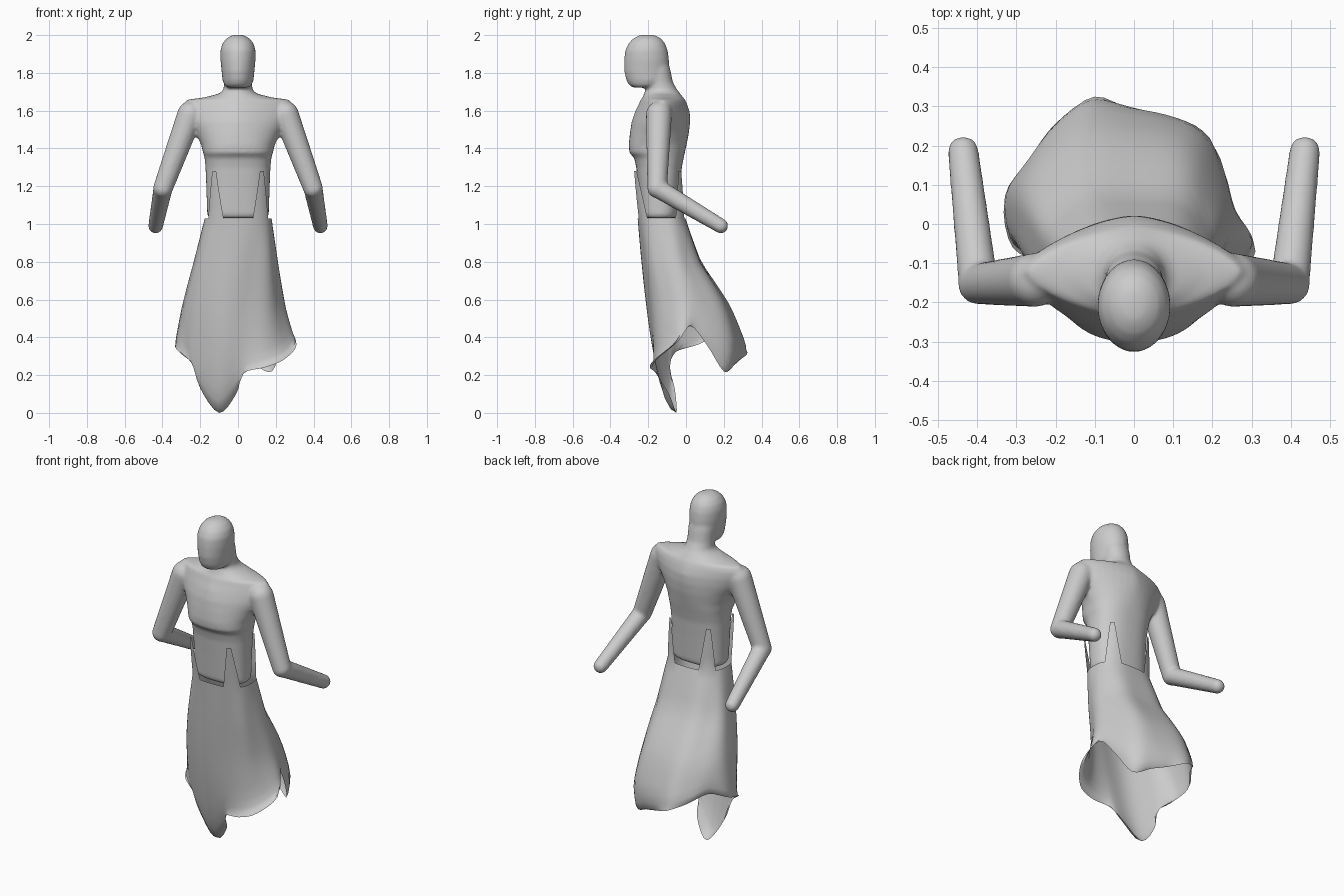
import bpy, bmesh, math
from mathutils import Vector

if "Cube" in bpy.data.objects:
    bpy.data.objects.remove(bpy.data.objects["Cube"])


def finish(bm, name, angle=50):
    bmesh.ops.remove_doubles(bm, verts=bm.verts, dist=0.0004)
    bmesh.ops.recalc_face_normals(bm, faces=bm.faces)
    me = bpy.data.meshes.new(name)
    bm.to_mesh(me)
    bm.free()
    ob = bpy.data.objects.new(name, me)
    bpy.context.collection.objects.link(ob)
    bpy.ops.object.select_all(action='DESELECT')
    ob.select_set(True)
    bpy.context.view_layer.objects.active = ob
    bpy.ops.object.shade_smooth_by_angle(angle=math.radians(angle))
    return ob


def spow(v, p):
    return math.copysign(abs(v) ** p, v)


def bridge(bm, rows):
    for r0, r1 in zip(rows, rows[1:]):
        n = len(r0)
        for i in range(n):
            bm.faces.new((r0[i], r0[(i + 1) % n], r1[(i + 1) % n], r1[i]))


def loft(name, sections, n=40):
    """Sections: z, front y, back y, half width, roundness exponent."""
    bm = bmesh.new()
    rows = []
    for z, f, b, a, e in sections:
        row = []
        for i in range(n):
            t = 2 * math.pi * i / n
            row.append(bm.verts.new((a * spow(math.cos(t), 2 / e),
                                     (f + b) / 2 + (b - f) / 2 * spow(math.sin(t), 2 / e), z)))
        rows.append(row)
    bridge(bm, rows)
    bm.faces.new(rows[0])
    bm.faces.new(rows[-1])
    return finish(bm, name)


def capsule(name, p0, p1, r0, r1):
    p0, p1 = Vector(p0), Vector(p1)
    rot = (p1 - p0).to_track_quat('Z', 'Y')
    bm = bmesh.new()
    bmesh.ops.create_uvsphere(bm, u_segments=24, v_segments=16, radius=1)
    for v in bm.verts:
        up = v.co.z > 0.001
        v.co = (p1 if up else p0) + rot @ (v.co * (r1 if up else r0))
    ob = finish(bm, name)
    ob.modifiers.new("mirror", 'MIRROR')
    bpy.ops.object.convert(target='MESH')
    return ob


# Torso with chest ledge, shoulders and neck
torso = loft("torso", [
    (1.032, -.228, -.05, .152, 2.5), (1.05, -.239, -.04, .163, 2.5),
    (1.2, -.253, -.03, .168, 2.4), (1.3, -.263, -.022, .172, 2.4),
    (1.35, -.275, -.012, .177, 2.4), (1.378, -.300, -.006, .185, 2.4),
    (1.42, -.303, .003, .195, 2.2), (1.48, -.297, .015, .225, 1.9),
    (1.54, -.288, .022, .27, 1.6), (1.59, -.272, .021, .295, 1.45),
    (1.63, -.252, .008, .295, 1.45), (1.658, -.24, -.005, .272, 1.5),
    (1.67, -.23, -.015, .18, 1.7), (1.69, -.222, -.03, .1, 2),
    (1.71, -.215, -.046, .077, 2), (1.75, -.215, -.069, .074, 2),
    (1.82, -.215, -.083, .074, 2), (1.86, -.215, -.095, .065, 2)])

# Head
head = loft("head", [
    (1.722, -.28, -.17, .055, 2), (1.735, -.302, -.12, .072, 2),
    (1.76, -.316, -.09, .082, 2), (1.81, -.327, -.09, .087, 2),
    (1.87, -.327, -.09, .093, 2), (1.92, -.322, -.097, .093, 2),
    (1.955, -.305, -.11, .083, 2), (1.98, -.282, -.13, .064, 2),
    (1.996, -.255, -.155, .039, 2), (2.002, -.23, -.18, .015, 2)])

# Arms, fused with head and torso into one smooth body
upper_arm = capsule("upper_arm", (.253, -.143, 1.58), (.397, -.153, 1.19), .069, .053)
forearm = capsule("forearm", (.397, -.153, 1.19), (.436, .184, .99), .051, .04)
for part in (torso, head, upper_arm):
    part.select_set(True)
bpy.context.view_layer.objects.active = torso
bpy.ops.object.join()
torso.name = "body"
fuse = torso.modifiers.new("fuse", 'REMESH')
fuse.mode = 'VOXEL'
fuse.voxel_size = .009
fuse.use_smooth_shade = True
soften = torso.modifiers.new("soften", 'SMOOTH')
soften.factor = .5
soften.iterations = 8

# Skirt: cross-sections (z, left x, right x, front y, back y, exponent)
SECTIONS = [(1.30, -.178, .178, -.298, -.005, 2.6), (1.03, -.176, .178, -.256, -.003, 2.6),
            (.8, -.235, .207, -.233, .08, 2.4), (.6, -.295, .235, -.213, .225, 2.2),
            (.42, -.335, .28, -.198, .315, 2), (0, -.33, .30, -.17, .33, 2)]
# Ragged hem, starting at the front tip, one point every 20 degrees
HEM = [(-.10, -.05, 0), (-.01, -.09, .1), (.03, -.16, .21), (.14, -.19, .24), (.24, -.17, .28),
       (.31, -.07, .36), (.26, .02, .46), (.23, .11, .36), (.18, .2, .22), (.09, .25, .25),
       (0, .285, .28), (-.1, .325, .32), (-.19, .26, .36), (-.26, .16, .40), (-.33, .06, .36),
       (-.31, -.06, .32), (-.23, -.09, .25), (-.20, -.06, .13)]


def section_point(z, t):
    for s0, s1 in zip(SECTIONS, SECTIONS[1:]):
        if z >= s1[0]:
            break
    k = (s0[0] - z) / (s0[0] - s1[0])
    _, l, r, f, b, e = [p + (q - p) * k for p, q in zip(s0, s1)]
    return Vector(((l + r) / 2 + (r - l) / 2 * spow(math.cos(t), 2 / e),
                   (f + b) / 2 + (b - f) / 2 * spow(math.sin(t), 2 / e), z))


def hem_point(u):
    i, k = int(u), u - int(u)
    a, b, c, d = [Vector(HEM[(i + j) % len(HEM)]) for j in (-1, 0, 1, 2)]
    p = b + .5 * k * (c - a + k * (2 * a - 5 * b + 4 * c - d + k * (3 * (b - c) + d - a)))
    p.z = max(p.z, 0)
    return p


bm = bmesh.new()
columns = []
for i in range(72):
    deg = -110 + 5 * i
    t = math.radians(deg)
    hem = hem_point(i / 4)
    # Four blunt tabs rise above the waist
    d = min(abs((deg - c + 180) % 360 - 180) for c in (-50, 50, 130, 230))
    rise = .25 * min(1, max(0, (20 - d) / 15))
    col = [section_point(1.03 + rise * k / 3, t) for k in (3, 2, 1)]
    for j in range(15):
        f = j / 14
        z = 1.03 + (hem.z - 1.03) * f
        p = section_point(z, t).lerp(hem, f ** 4)
        # Soft folds down the cloth
        fold = .005 * math.sin(7 * t + 2 * f) * math.sin(math.pi * f)
        col.append(p + Vector((math.cos(t), math.sin(t), 0)) * fold)
    columns.append([bm.verts.new(p) for p in col])
bridge(bm, [list(r) for r in zip(*columns)])
bmesh.ops.dissolve_degenerate(bm, dist=0.0004, edges=bm.edges)
finish(bm, "skirt", 60)
